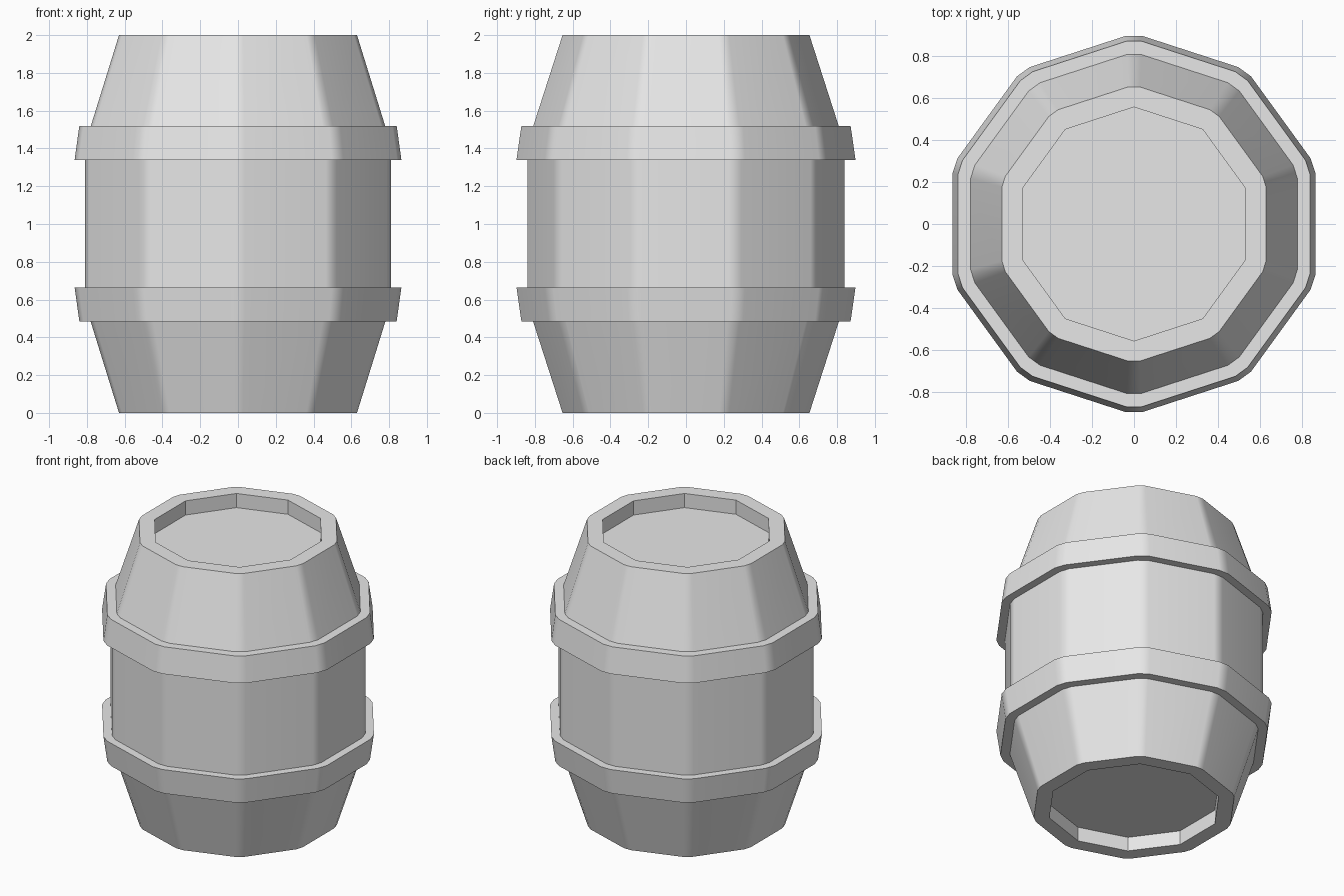
import bpy
import bmesh
from math import cos, sin, pi
from mathutils import Vector

SIDES = 10
BEVEL = 0.07  # share of each side cut off at a stave corner

cube = bpy.data.objects.get("Cube")
if cube:
    bpy.data.objects.remove(cube, do_unlink=True)

grey = bpy.data.materials.new("plain grey")
grey.use_nodes = True
colour = (0.8, 0.8, 0.8, 1)
grey.diffuse_color = colour
grey.node_tree.nodes["Principled BSDF"].inputs["Base Color"].default_value = colour


def ring(bm, apothem, z, cut):
    """Ten-sided loop with each corner split in two by the bevel."""
    radius = apothem / cos(pi / SIDES)
    corners = [Vector((radius * cos(a), radius * sin(a), z))
               for a in (pi / 2 + 2 * pi * i / SIDES for i in range(SIDES))]
    points = []
    for i, p in enumerate(corners):
        points.append(p.lerp(corners[i - 1], cut))
        points.append(p.lerp(corners[(i + 1) % SIDES], cut))
    return [bm.verts.new(p) for p in points]


def lathe(name, profile, closed):
    """Sweep (apothem, z, cut) rows; cap the ends unless the profile closes."""
    bm = bmesh.new()
    rings = [ring(bm, *row) for row in profile]
    pairs = list(zip(rings, rings[1:]))
    if closed:
        pairs.append((rings[-1], rings[0]))
    else:
        bm.faces.new(rings[0])
        bm.faces.new(rings[-1])
    for low, high in pairs:
        for i in range(len(low)):
            j = (i + 1) % len(low)
            bm.faces.new((low[i], low[j], high[j], high[i]))
    bmesh.ops.remove_doubles(bm, verts=bm.verts, dist=0.0001)
    bmesh.ops.recalc_face_normals(bm, faces=bm.faces)
    # Only the bevelled upright corners shade smoothly
    for f in bm.faces:
        f.smooth = True
    for e in bm.edges:
        upright = abs(e.verts[0].co.z - e.verts[1].co.z) > 0.01
        e.smooth = upright and e.calc_face_angle() < 0.45
    mesh = bpy.data.meshes.new(name)
    bm.to_mesh(mesh)
    bm.free()
    mesh.materials.append(grey)
    obj = bpy.data.objects.new(name, mesh)
    bpy.context.collection.objects.link(obj)
    weighted = obj.modifiers.new("flat staves", "WEIGHTED_NORMAL")
    weighted.keep_sharp = True


# Barrel body with a recessed lid and a recessed base
lathe("barrel_body", [
    (0.53, 0.1, 0), (0.53, 0, 0),
    (0.63, 0, BEVEL), (0.81, 0.58, BEVEL),
    (0.81, 1.42, BEVEL), (0.63, 2, BEVEL),
    (0.53, 2, 0), (0.53, 1.9, 0)], closed=False)

# Hoops, each wider on the edge nearer the middle
for name, narrow, wide in (("lower_hoop", 0.485, 0.665),
                           ("upper_hoop", 1.52, 1.34)):
    lathe(name, [
        (0.76, narrow, BEVEL), (0.84, narrow, BEVEL),
        (0.865, wide, BEVEL), (0.76, wide, BEVEL)], closed=True)
